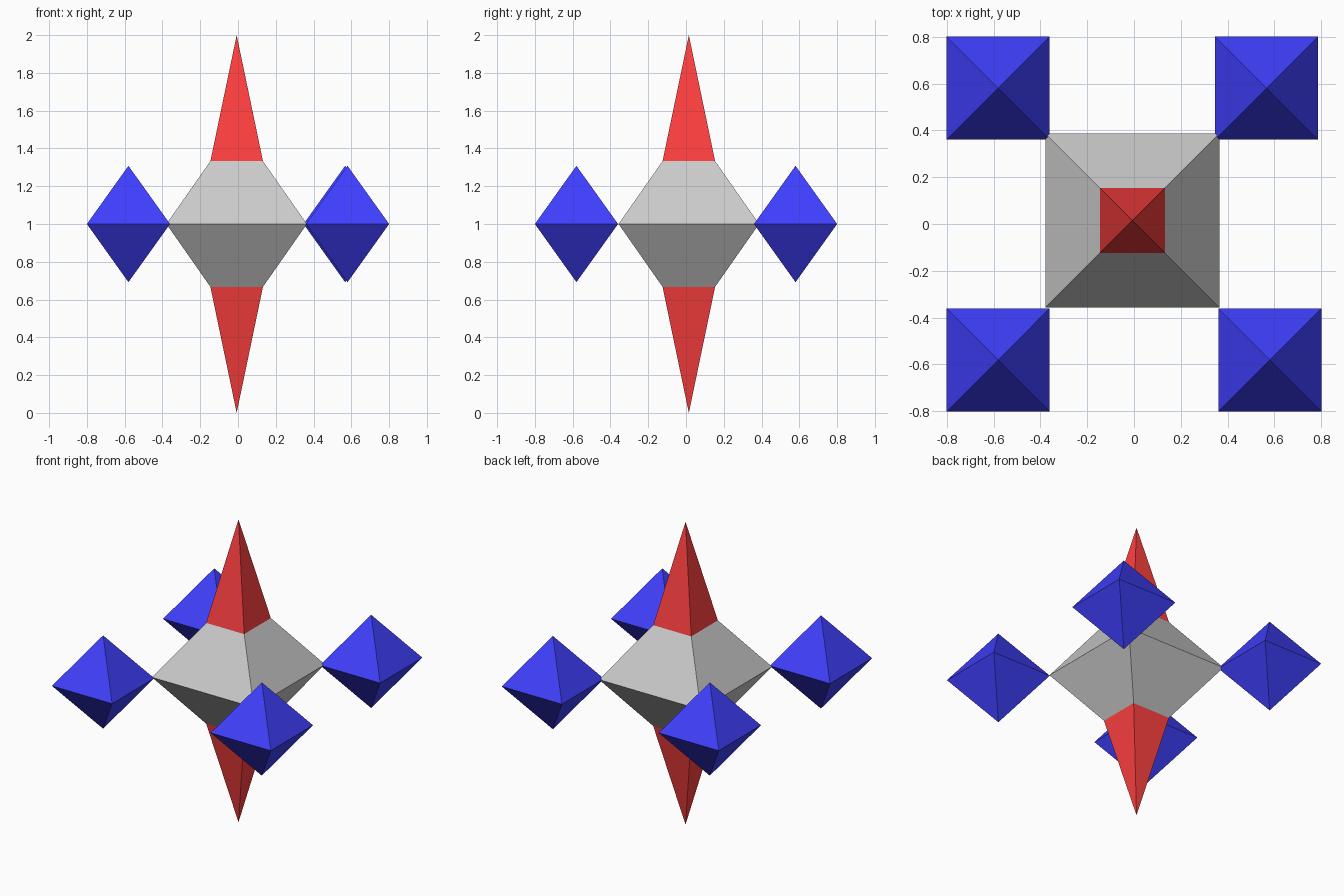
import bpy, bmesh
from math import sqrt, pi
from mathutils import Matrix

if "Cube" in bpy.data.objects:
    bpy.data.objects.remove(bpy.data.objects["Cube"])

CX, CY = -0.007, 0.015      # axis of the core and spikes
MID = 1.0                   # mirror plane height


def material(name, color):
    m = bpy.data.materials.new(name)
    m.diffuse_color = color
    m.use_nodes = True
    m.node_tree.nodes["Principled BSDF"].inputs["Base Color"].default_value = m.diffuse_color
    return m


def square_part(name, sections, cx, cy, mat=None):
    """Stack square frustums between (half width, z) sections into one flat-shaded mesh."""
    bm = bmesh.new()
    for (r1, z1), (r2, z2) in zip(sections, sections[1:]):
        place = (Matrix.Translation((0, 0, (z1 + z2) / 2 - MID))
                 @ Matrix.Rotation(pi / 4, 4, 'Z'))
        bmesh.ops.create_cone(bm, cap_ends=False, segments=4, radius1=r1 * sqrt(2),
                              radius2=r2 * sqrt(2), depth=z2 - z1, matrix=place)
    bmesh.ops.remove_doubles(bm, verts=bm.verts, dist=0.0005)
    bmesh.ops.recalc_face_normals(bm, faces=bm.faces)
    mesh = bpy.data.meshes.new(name)
    bm.to_mesh(mesh)
    bm.free()
    obj = bpy.data.objects.new(name, mesh)
    obj.location = (cx, cy, MID)
    bpy.context.collection.objects.link(obj)
    if mat:
        mesh.materials.append(mat)
    return obj


red = material("red", (1, 0.05, 0.05, 1))
blue = material("blue", (0.05, 0.05, 1, 1))

# Grey truncated double pyramid in the middle
square_part("core", [(0.139, 0.667), (0.372, 1.0), (0.139, 1.333)], CX, CY)

# Red spikes above and below
square_part("top_spike", [(0.139, 1.333), (0, 2.0)], CX, CY, red)
square_part("bottom_spike", [(0, 0.0), (0.139, 0.667)], CX, CY, red)

# Blue corner crystals (the back right one sits slightly inward)
corners = {"front_left": (-0.58, -0.58), "front_right": (0.58, -0.58),
           "back_left": (-0.58, 0.58), "back_right": (0.567, 0.58)}
for side, (x, y) in corners.items():
    square_part(side + "_crystal", [(0, 0.692), (0.22, 1.0), (0, 1.308)], x, y, blue)
